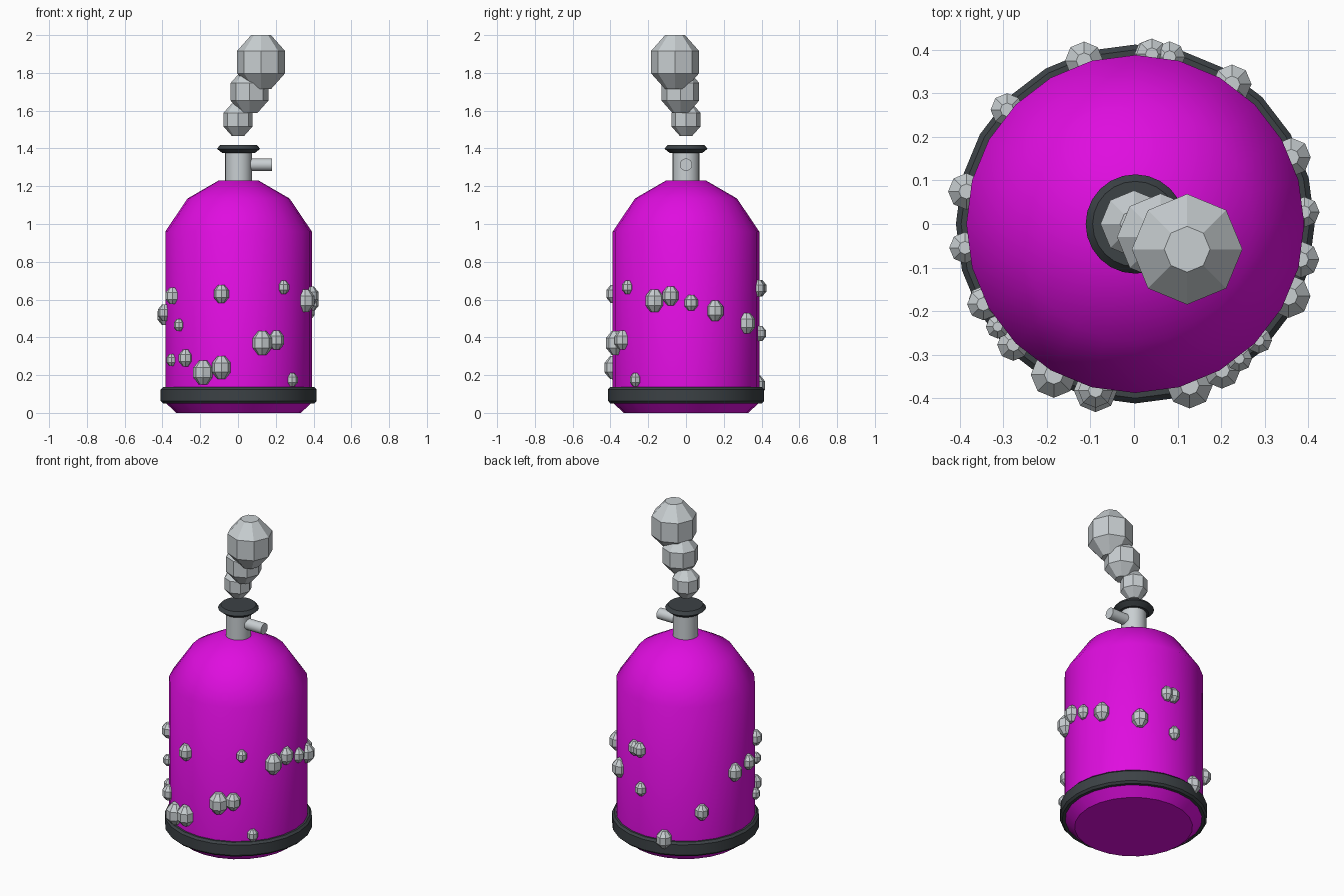
import bpy
import math

cube = bpy.data.objects.get("Cube")
if cube:
    bpy.data.objects.remove(cube, do_unlink=True)


def material(name, rgb):
    mat = bpy.data.materials.new(name)
    mat.use_nodes = True
    mat.diffuse_color = (*rgb, 1)
    bsdf = mat.node_tree.nodes["Principled BSDF"]
    bsdf.inputs["Base Color"].default_value = (*rgb, 1)
    bsdf.inputs["Roughness"].default_value = 0.6
    return mat


magenta = material("magenta paint", (0.74, 0.004, 0.74))
grey = material("light grey", (0.58, 0.62, 0.64))
dark = material("dark rubber", (0.045, 0.054, 0.06))


def lathe(name, profile, sides, mat, location, smooth=None):
    """Spin a (radius, height) profile around z and cap both ends."""
    verts = []
    for r, z in profile:
        for i in range(sides):
            a = math.tau * i / sides
            verts.append((r * math.cos(a), r * math.sin(a), z))
    faces = [tuple(reversed(range(sides)))]
    for k in range(len(profile) - 1):
        for i in range(sides):
            j = (i + 1) % sides
            low, high = k * sides, (k + 1) * sides
            faces.append((low + i, low + j, high + j, high + i))
    faces.append(tuple(range(len(verts) - sides, len(verts))))
    mesh = bpy.data.meshes.new(name)
    mesh.from_pydata(verts, [], faces)
    mesh.materials.append(mat)
    obj = bpy.data.objects.new(name, mesh)
    obj.location = location
    bpy.context.collection.objects.link(obj)
    if smooth:
        bpy.ops.object.select_all(action='DESELECT')
        obj.select_set(True)
        bpy.context.view_layer.objects.active = obj
        bpy.ops.object.shade_smooth_by_angle(angle=math.radians(smooth))
    return obj


def blob(name, x, y, z, radius, stretch):
    """Faceted ball with eight sides and flat ends."""
    wide, narrow = radius, radius * math.tan(math.pi / 8)
    profile = [(narrow, -wide * stretch), (wide, -narrow * stretch),
               (wide, narrow * stretch), (narrow, wide * stretch)]
    return lathe(name, profile, 8, grey, (x, y, z))


# Tank and its rubber base ring
axis = (0.003, 0, 0)
lathe("tank_body", [(0.33, 0), (0.388, 0.055), (0.388, 0.96), (0.27, 1.135),
                    (0.106, 1.23)], 24, magenta, axis, 40)
lathe("base_ring", [(0.40, 0.05), (0.412, 0.062), (0.412, 0.125),
                    (0.40, 0.137)], 24, dark, axis, 30)

# Valve neck, side nozzle and cap
lathe("valve_neck", [(0.071, 1.22), (0.071, 1.385)], 24, grey, axis, 40)
nozzle = lathe("side_nozzle", [(0.033, 0), (0.033, 0.176)], 16, grey,
               (0.003, 0, 1.314), 40)
nozzle.rotation_euler.y = math.pi / 2
lathe("valve_cap", [(0.085, 1.375), (0.114, 1.398), (0.098, 1.418)],
      24, dark, axis, 30)

# Smoke puffs drifting up
for x, y, z, r in [(0, 0, 1.552, 0.077), (0.061, -0.03, 1.7, 0.1),
                   (0.122, -0.058, 1.857, 0.127)]:
    blob("smoke_puff", x, y, z, r, 1.126)

# Bumps stuck around the wall: angle in degrees, height, radius
bumps = [
    (208, 0.62, 0.037), (257, 0.63, 0.04), (308, 0.665, 0.03),
    (335, 0.594, 0.05), (348, 0.62, 0.042), (4, 0.583, 0.035),
    (23, 0.54, 0.045), (55, 0.475, 0.045), (78, 0.66, 0.036),
    (84, 0.66, 0.036), (85, 0.42, 0.033), (107, 0.145, 0.044),
    (138, 0.315, 0.038), (169, 0.515, 0.042), (188, 0.53, 0.036),
    (217, 0.465, 0.027), (206, 0.28, 0.027), (225, 0.29, 0.037),
    (242, 0.213, 0.053), (257, 0.24, 0.05), (289, 0.37, 0.053),
    (301, 0.385, 0.042), (317, 0.175, 0.03),
]
for angle, z, r in bumps:
    a = math.radians(angle)
    blob("wall_bump", 0.392 * math.cos(a), 0.392 * math.sin(a), z, r, 1.2)
